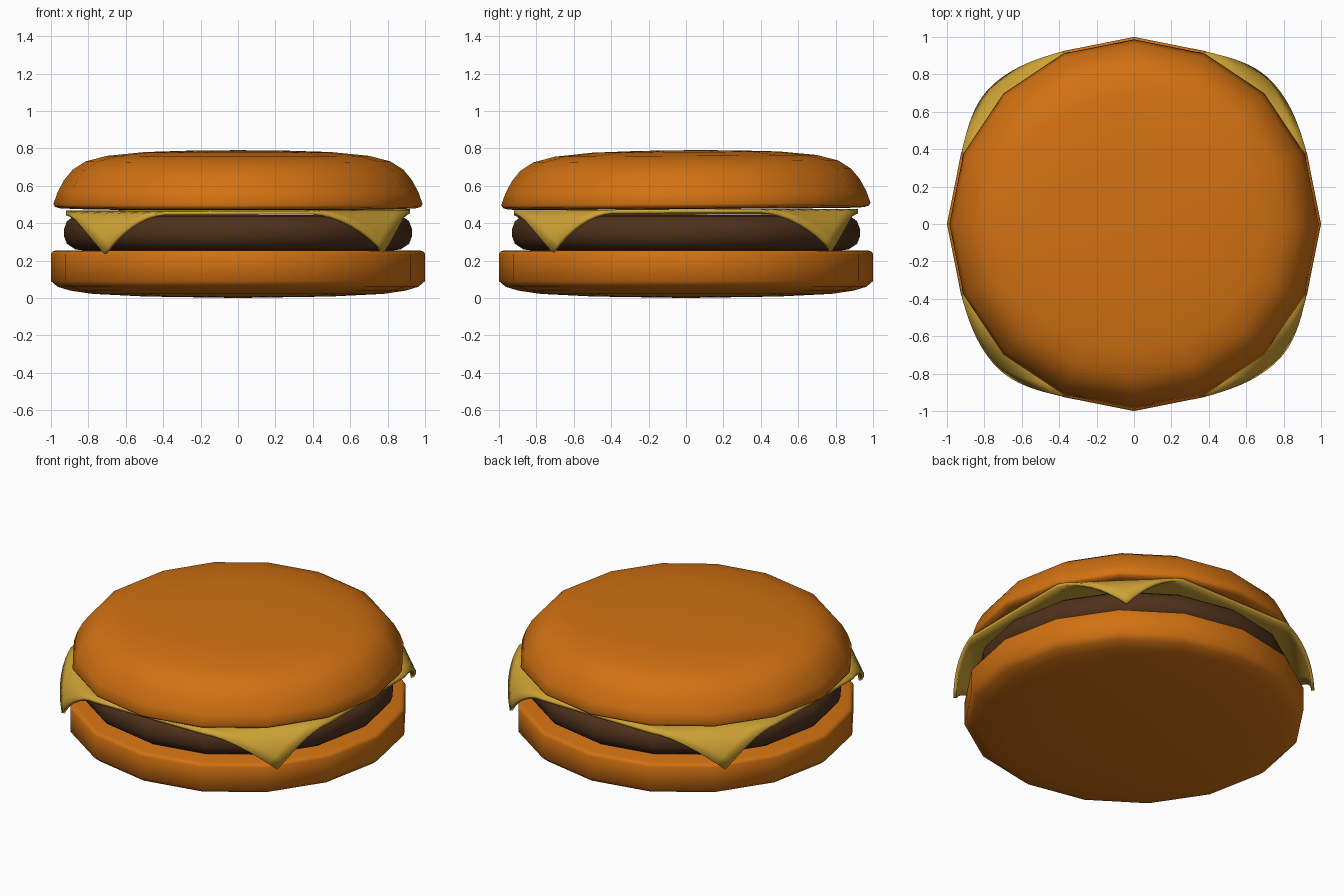
import bpy, bmesh, math

if "Cube" in bpy.data.objects:
    bpy.data.objects.remove(bpy.data.objects["Cube"])

SIDES = 16


def material(name, rgb):
    m = bpy.data.materials.new(name)
    m.diffuse_color = (*rgb, 1)
    m.use_nodes = True
    m.node_tree.nodes["Principled BSDF"].inputs["Base Color"].default_value = m.diffuse_color
    return m


bun_mat = material("toasted orange bun", (0.64, 0.165, 0.006))
meat_mat = material("dark brown meat", (0.078, 0.03, 0.011))
cheese_mat = material("yellow cheese", (0.62, 0.365, 0.035))


def finish(bm, name, mat, angle):
    bmesh.ops.recalc_face_normals(bm, faces=bm.faces)
    me = bpy.data.meshes.new(name)
    bm.to_mesh(me)
    bm.free()
    ob = bpy.data.objects.new(name, me)
    bpy.context.collection.objects.link(ob)
    me.materials.append(mat)
    bpy.ops.object.select_all(action='DESELECT')
    ob.select_set(True)
    bpy.context.view_layer.objects.active = ob
    bpy.ops.object.shade_smooth_by_angle(angle=math.radians(angle))
    return ob


def lathe(name, profile, mat):
    """Spin (radius, z) points; first and last lie on the axis."""
    bm = bmesh.new()
    rings = [[bm.verts.new((r * math.cos(2 * math.pi * i / SIDES),
                            r * math.sin(2 * math.pi * i / SIDES), z))
              for i in range(SIDES)] for r, z in profile[1:-1]]
    for a, b in zip(rings, rings[1:]):
        for i in range(SIDES):
            j = (i + 1) % SIDES
            bm.faces.new((a[i], a[j], b[j], b[i]))
    for ring, (_, z) in ((rings[0], profile[0]), (rings[-1], profile[-1])):
        c = bm.verts.new((0, 0, z))
        for i in range(SIDES):
            bm.faces.new((ring[i], ring[(i + 1) % SIDES], c))
    return finish(bm, name, mat, 50)


# Bottom bun
lathe("bottom_bun", [(0, 0), (0.5, 0.008), (0.78, 0.022), (0.9, 0.04), (0.965, 0.06),
                     (1, 0.09), (1, 0.235), (0.992, 0.248), (0.97, 0.255), (0, 0.255)], bun_mat)

# Meat patty
lathe("patty", [(0, 0.25), (0.8, 0.25), (0.87, 0.26), (0.915, 0.29), (0.93, 0.33),
                (0.93, 0.37), (0.915, 0.41), (0.88, 0.435), (0.8, 0.443), (0, 0.443)], meat_mat)

# Top bun, very slightly tilted
top = lathe("top_bun", [(0, 0.475), (0.85, 0.475), (0.95, 0.479), (0.978, 0.487), (0.987, 0.502),
                        (0.965, 0.565), (0.93, 0.63), (0.885, 0.685), (0.815, 0.73),
                        (0.7, 0.76), (0.5, 0.78), (0.25, 0.788), (0, 0.79)], bun_mat)
top.rotation_euler = (math.radians(0.4), 0, 0)
top.location.y = 0.003

# Cheese slice: square sheet whose corners fold down with a slight swirl
HALF, FOLD = 0.92, 0.93
TIP = HALF * math.sqrt(2)
bm = bmesh.new()
bmesh.ops.create_grid(bm, x_segments=28, y_segments=28, size=HALF)
for v in bm.verts:
    x, y = v.co.x, v.co.y
    s = (abs(x) + abs(y)) / math.sqrt(2)
    z = 0.459 + 0.005 * x + 0.005 * y
    if s > FOLD:
        p = (s - FOLD) / (TIP - FOLD)
        move = (FOLD + 0.12 * math.sin(p * math.pi / 2) - s) / math.sqrt(2)
        x += move * math.copysign(1, x)
        y += move * math.copysign(1, y)
        x, y = x - 0.045 * p * y, y + 0.045 * p * x
        z -= 0.215 * p ** 1.6
    v.co = (x, y, z)
cheese = finish(bm, "cheese_slice", cheese_mat, 40)
mod = cheese.modifiers.new("thickness", 'SOLIDIFY')
mod.thickness = 0.02
mod.offset = 0
